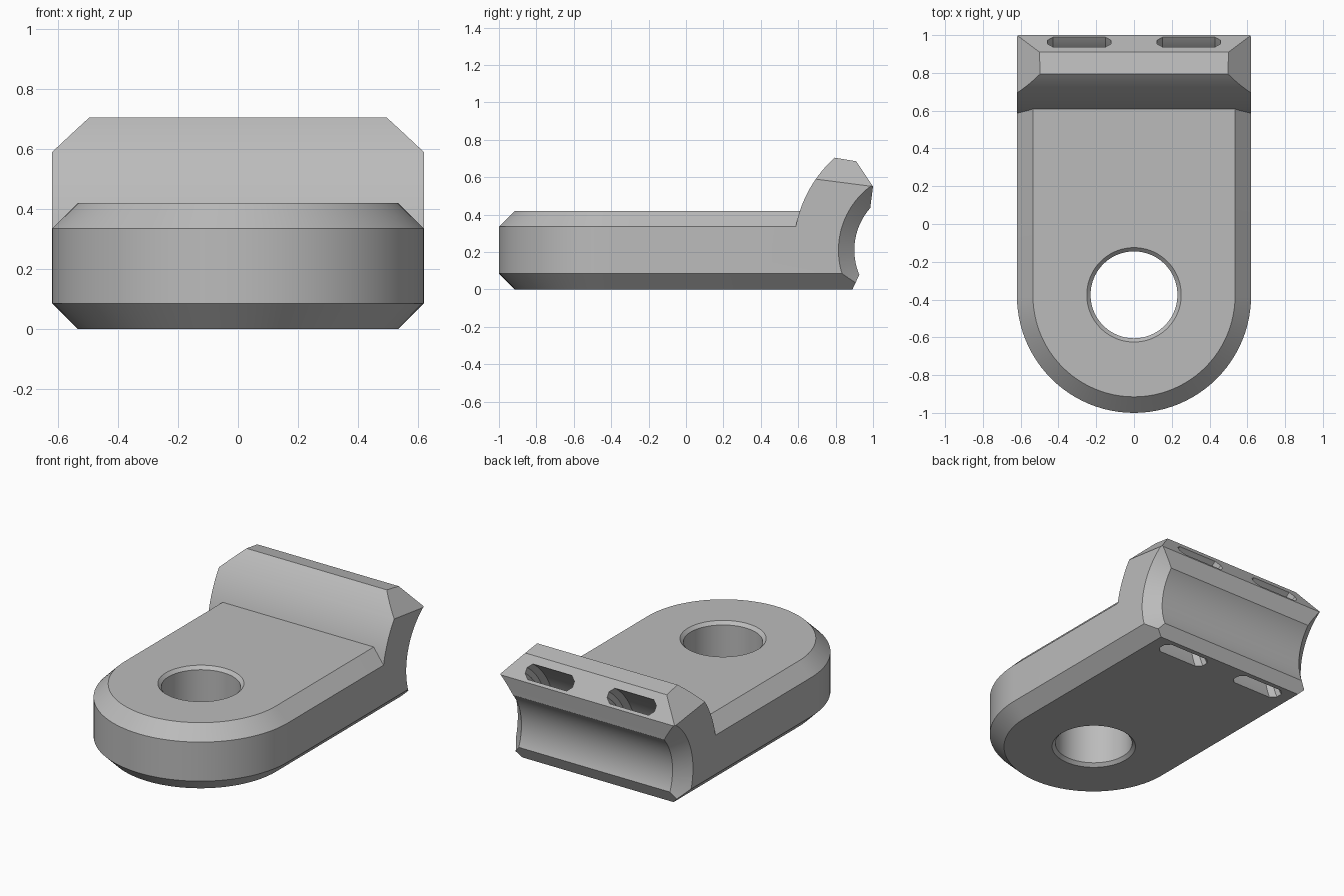
import bpy, bmesh, math
from mathutils import Vector

cube = bpy.data.objects.get("Cube")
if cube:
    bpy.data.objects.remove(cube, do_unlink=True)

grey = bpy.data.materials.new("plain_grey")
grey.use_nodes = True
colour = (0.5, 0.5, 0.5, 1)
grey.diffuse_color = colour
grey.node_tree.nodes["Principled BSDF"].inputs["Base Color"].default_value = colour

HALF = 0.62            # half width of the bracket
EDGE = 0.085           # edge chamfer
THICK = 0.42           # plate thickness
NOSE_Y = -0.38         # centre of the rounded front
AXIS = Vector((0, 1.24, 0.21))   # axis of the clamped tube
OUTER = 0.665          # radius of the lip's outer curve


def finish(name, bm, cutter=False):
    bmesh.ops.recalc_face_normals(bm, faces=bm.faces)
    mesh = bpy.data.meshes.new(name)
    bm.to_mesh(mesh)
    bm.free()
    obj = bpy.data.objects.new(name, mesh)
    bpy.context.collection.objects.link(obj)
    mesh.materials.append(grey)
    obj.hide_render = cutter
    return obj


def skin(bm, rings, wrap=False):
    """Join matching rings of points with quads, then cap or wrap them."""
    loops = [[bm.verts.new(p) for p in ring] for ring in rings]
    pairs = list(zip(loops, loops[1:]))
    if wrap:
        pairs.append((loops[-1], loops[0]))
    else:
        bm.faces.new(loops[0])
        bm.faces.new(loops[-1])
    for a, b in pairs:
        for i in range(len(a)):
            j = (i + 1) % len(a)
            bm.faces.new((a[i], a[j], b[j], b[i]))


def slice_off(bm, point, normal):
    geom = bm.verts[:] + bm.edges[:] + bm.faces[:]
    bmesh.ops.bisect_plane(bm, geom=geom, plane_co=point, plane_no=normal, clear_outer=True)
    bmesh.ops.holes_fill(bm, edges=[e for e in bm.edges if e.is_boundary], sides=0)


def lathe(name, profile, centre, along_x, wrap=False, steps=96):
    """Cutter turned from (axial, radius) points."""
    rings = []
    for h, r in profile:
        ring = []
        for i in range(steps):
            a = math.tau * i / steps
            c, s = r * math.cos(a), r * math.sin(a)
            ring.append(centre + Vector((h, c, s) if along_x else (c, s, h)))
        rings.append(ring)
    bm = bmesh.new()
    skin(bm, rings, wrap)
    return finish(name, bm, True)


def outline(inset, z, steps=48):
    """Straight-sided plate outline with a round nose."""
    r = HALF - inset
    arc = [(-r * math.cos(math.pi * i / steps), NOSE_Y - r * math.sin(math.pi * i / steps), z)
           for i in range(steps + 1)]
    return [(-r, 0.95, z)] + arc + [(r, 0.95, z)]


# Chamfered plate with a sloped rear bottom edge
bm = bmesh.new()
skin(bm, [outline(EDGE, 0), outline(0, EDGE), outline(0, THICK - EDGE), outline(EDGE, THICK)])
slice_off(bm, (0, 0.89, 0), (0, 0.075, -0.035))
bracket = finish("bracket_body", bm)

# Curved rear lip, its upper corners cut at a slant
start, end = math.radians(185), math.radians(132)
profile = [(1.0, 0.55), (0.985, 0.435), (0.97, 0.15)]
for i in range(25):
    a = start + (end - start) * i / 24
    profile.append((AXIS.y + OUTER * math.cos(a), AXIS.z + OUTER * math.sin(a)))
profile.append((0.91, 0.685))
bm = bmesh.new()
skin(bm, [[(x, y, z) for y, z in profile] for x in (-HALF, HALF)])
for side in (-1, 1):
    normal = Vector((0, 0.31, -0.04)).cross(Vector((-0.12 * side, 0.11, 0.11)))
    if normal.x * side < 0:
        normal.negate()
    slice_off(bm, (HALF * side, 0.69, 0.59), normal)
lip = finish("rear_lip", bm, True)

# Tube seat with flared ends
seat = lathe("tube_seat_cutter", [(-0.7, 0.505), (-0.535, 0.34), (0.535, 0.34), (0.7, 0.505)], AXIS, True)

# Bolt hole with chamfered rims
hole = lathe("bolt_hole_cutter", [(-0.03, 0.28), (0.02, 0.23), (THICK - 0.02, 0.23), (THICK + 0.03, 0.28)],
             Vector((0, -0.375, 0)), False)

# Two curved strap channels with clipped corners
channels = []
low, high, half, clip = 0.435, 0.53, 0.168, 0.03
for side in (-1, 1):
    section = [(-half, low + clip), (-half + clip, low), (half - clip, low), (half, low + clip),
               (half, high - clip), (half - clip, high), (clip - half, high), (-half, high - clip)]
    channels.append(lathe("strap_channel_cutter", section, AXIS + Vector((0.29 * side, 0, 0)), True, True))

# Combine everything into one solid
steps = [(lip, 'UNION')] + [(c, 'DIFFERENCE') for c in [seat, hole] + channels]
bpy.context.view_layer.objects.active = bracket
bracket.select_set(True)
for tool, operation in steps:
    mod = bracket.modifiers.new(tool.name, 'BOOLEAN')
    mod.object, mod.operation, mod.solver = tool, operation, 'EXACT'
    bpy.ops.object.modifier_apply(modifier=mod.name)
for tool, _ in steps:
    bpy.data.objects.remove(tool, do_unlink=True)
bpy.ops.object.shade_smooth_by_angle(angle=math.radians(25))
